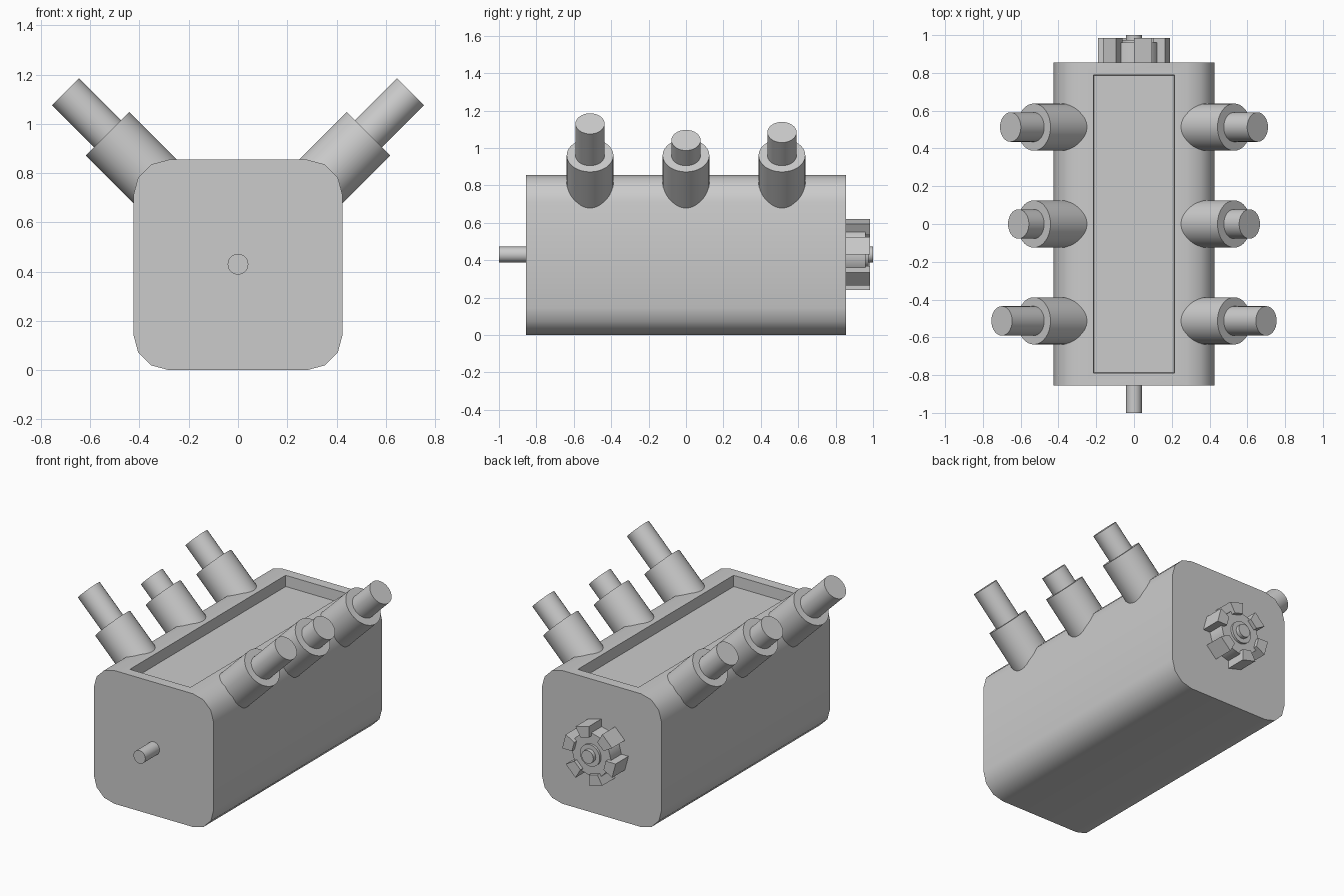
import bpy, bmesh
from math import sin, cos, pi, radians, sqrt
from mathutils import Matrix, Vector

cube = bpy.data.objects.get("Cube")
if cube:
    bpy.data.objects.remove(cube, do_unlink=True)

GREY = (0.6, 0.6, 0.6, 1.0)
grey = bpy.data.materials.new("plain_grey")
grey.use_nodes = True
grey.diffuse_color = GREY
grey.node_tree.nodes["Principled BSDF"].inputs["Base Color"].default_value = GREY

AXIS_Z = 0.43
HALF_LEN = 0.855


def finish(name, bm):
    mesh = bpy.data.meshes.new(name)
    bm.to_mesh(mesh)
    bm.free()
    obj = bpy.data.objects.new(name, mesh)
    bpy.context.collection.objects.link(obj)
    mesh.materials.append(grey)
    bpy.ops.object.select_all(action='DESELECT')
    obj.select_set(True)
    bpy.context.view_layer.objects.active = obj
    bpy.ops.object.shade_smooth_by_angle(angle=radians(35))
    return obj


def prism(points, y0, y1):
    """Extrude an (x, z) outline along y."""
    bm = bmesh.new()
    rings = [[bm.verts.new((x, y, z)) for x, z in points] for y in (y0, y1)]
    for ring in rings:
        bm.faces.new(ring)
    for i in range(len(points)):
        j = (i + 1) % len(points)
        bm.faces.new((rings[0][i], rings[0][j], rings[1][j], rings[1][i]))
    bmesh.ops.recalc_face_normals(bm, faces=bm.faces)
    return bm


def polar(radius, degrees):
    a = radians(degrees)
    return radius * cos(a), AXIS_Z + radius * sin(a)


def rod(name, start, end, radius, segments=32):
    start, end = Vector(start), Vector(end)
    axis = end - start
    turn = axis.to_track_quat('Z', 'Y').to_matrix().to_4x4()
    bm = bmesh.new()
    bmesh.ops.create_cone(bm, cap_ends=True, segments=segments,
                          radius1=radius, radius2=radius, depth=axis.length,
                          matrix=Matrix.Translation((start + end) / 2) @ turn)
    return finish(name, bm)


# Rounded housing with a shallow rectangular recess in the top
half_w, height, bevel = 0.425, 0.855, 0.145
corners = [(1, 1, 0), (-1, 1, 90), (-1, -1, 180), (1, -1, 270)]
outline = []
for sx, sz, first in corners:
    cx = sx * (half_w - bevel)
    cz = height / 2 + sz * (height / 2 - bevel)
    for step in range(4):
        a = radians(first + 30 * step)
        outline.append((cx + bevel * cos(a), cz + bevel * sin(a)))
bm = prism(outline, -HALF_LEN, HALF_LEN)
top = max(bm.faces, key=lambda f: f.calc_center_median().z)
bmesh.ops.inset_individual(bm, faces=[top], thickness=0.065, use_even_offset=True)
bmesh.ops.inset_individual(bm, faces=[top], thickness=0.003, depth=-0.07,
                           use_even_offset=True)
finish("housing", bm)


# Angled ports: wide sleeve with a narrower plug of varying length
def along(side, y, distance):
    d = distance / sqrt(2)
    return side * d, y, AXIS_Z + d


for side, label in ((1, "left"), (-1, "right")):
    for place, y, reach in (("front", -0.513, 0.99), ("middle", 0, 0.865),
                            ("back", 0.513, 0.925)):
        rod(f"{label}_{place}_sleeve", along(side, y, 0.45),
            along(side, y, 0.75), 0.125)
        rod(f"{label}_{place}_plug", along(side, y, 0.7),
            along(side, y, reach), 0.078)

# Shaft through the housing
rod("shaft", (0, -1, AXIS_Z), (0, 1, AXIS_Z), 0.042)

# Toothed wheel on the back end
core = [polar(0.14, 30 * k) for k in range(12)]
finish("wheel_core", prism(core, HALF_LEN - 0.01, 0.96))
rod("wheel_collar", (0, 0.9, AXIS_Z), (0, 0.975, AXIS_Z), 0.07)
for k in range(6):
    a = 60 * k
    tooth = [polar(0.12, a), polar(0.19, a), polar(0.19, a + 30), polar(0.12, a + 30)]
    finish(f"wheel_tooth_{k + 1}", prism(tooth, HALF_LEN - 0.01, 0.985))
